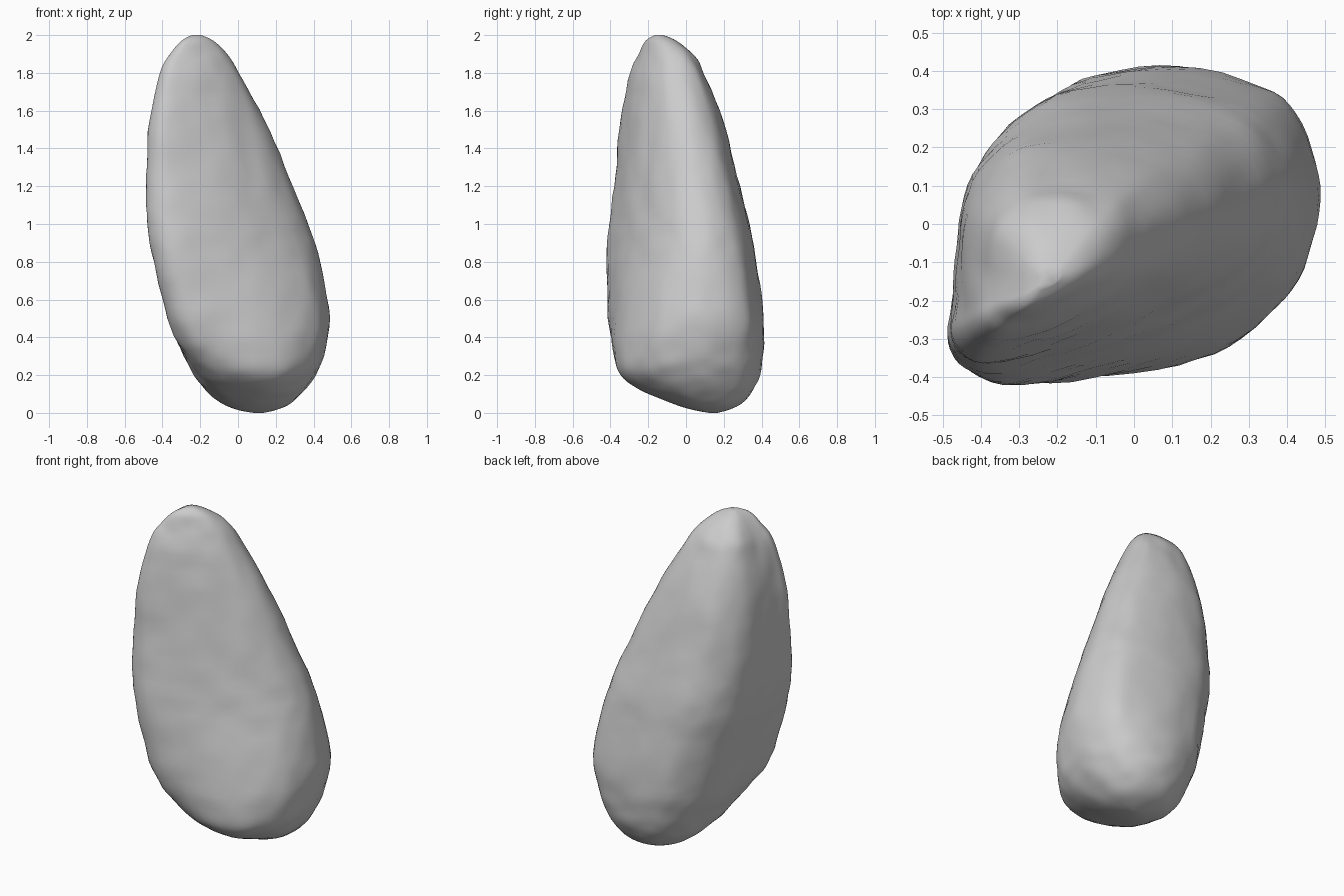
import bpy, bmesh, math
from mathutils import Vector, noise

if "Cube" in bpy.data.objects:
    bpy.data.objects.remove(bpy.data.objects["Cube"])

# Horizontal slices of the boulder: z, x min, x max, y min, y max
SLICES = [
    (0.0, .085, .135, .125, .165), (.015, 0, .20, .04, .22), (.05, -.085, .28, -.07, .295),
    (.12, -.17, .35, -.24, .355), (.20, -.23, .41, -.345, .39), (.30, -.285, .455, -.38, .405),
    (.50, -.37, .482, -.41, .412), (.80, -.445, .435, -.42, .37), (1.0, -.475, .37, -.405, .335),
    (1.25, -.485, .27, -.375, .27), (1.55, -.467, .14, -.345, .195), (1.80, -.41, .005, -.295, .095),
    (1.90, -.36, -.06, -.25, .035), (1.97, -.30, -.13, -.215, -.05), (2.0, -.245, -.195, -.165, -.12),
]
# Plan outline low down: fuller front
LOWER = [
    (-.49, -.31), (-.43, -.39), (-.30, -.42), (.0, -.375), (.20, -.31),
    (.36, -.215), (.44, -.12), (.485, .03), (.475, .16), (.42, .295), (.32, .365),
    (.06, .42), (-.17, .40), (-.29, .335), (-.39, .215), (-.445, .08), (-.465, -.10), (-.48, -.22),
]
# Plan outline higher up: flat slanted front, fuller back left
UPPER = [
    (-.49, -.32), (-.445, -.39), (-.33, -.42), (-.05, -.345), (.16, -.25),
    (.34, -.13), (.44, -.02), (.485, .09), (.475, .20), (.42, .30), (.32, .365),
    (.07, .42), (-.16, .41), (-.30, .345), (-.405, .225), (-.45, .08), (-.467, -.09), (-.48, -.23),
]


def smooth_path(pts, steps, closed):
    """Catmull-Rom interpolation of tuples of any length."""
    n = len(pts)
    get = (lambda i: pts[i % n]) if closed else (lambda i: pts[max(0, min(n - 1, i))])
    out = []
    for i in range(n if closed else n - 1):
        p0, p1, p2, p3 = (get(i + k) for k in (-1, 0, 1, 2))
        for s in range(steps):
            t = s / steps
            out.append(tuple(
                b + .5 * t * (c - a + t * (2 * a - 5 * b + 4 * c - d + t * (3 * (b - c) + d - a)))
                for a, b, c, d in zip(p0, p1, p2, p3)))
    if not closed:
        out.append(pts[-1])
    return out


def unit_outline(pts):
    return [Vector((x / .49, y / .42)) for x, y in smooth_path(pts, 4, True)]


def ramp(z, a, b):
    t = max(0, min(1, (z - a) / (b - a)))
    return t * t * (3 - 2 * t)


lower, upper = unit_outline(LOWER), unit_outline(UPPER)
base = [p.normalized() for p in lower]      # rounded underside
base = [p * (1 + .12 * max(0, p.x) * max(0, p.y)) for p in base]


def outline_at(z):
    """Blend the outlines at this height, refitted to the -1..1 box."""
    s, t = ramp(z, .05, .55), ramp(z, .4, .95)
    pts = [b.lerp(l, s).lerp(u, t) for b, l, u in zip(base, lower, upper)]
    fit = []
    for k in (0, 1):
        lo, hi = min(p[k] for p in pts), max(p[k] for p in pts)
        fit.append([(2 * p[k] - lo - hi) / (hi - lo) for p in pts])
    return list(zip(*fit))


# Loft the slices
bm = bmesh.new()
rings = []
for z, x0, x1, y0, y1 in smooth_path(SLICES, 5, False):
    rings.append([bm.verts.new(((x0 + x1) / 2 + u * (x1 - x0) / 2,
                                (y0 + y1) / 2 + v * (y1 - y0) / 2, z)) for u, v in outline_at(z)])
n = len(base)
for a, b in zip(rings, rings[1:]):
    for i in range(n):
        j = (i + 1) % n
        bm.faces.new((a[i], a[j], b[j], b[i]))
bm.faces.new(rings[0][::-1])
bm.faces.new(rings[-1])

# Soften the slice creases a little
for _ in range(3):
    bmesh.ops.smooth_vert(bm, verts=[v for r in rings[2:-2] for v in r], factor=.4,
                          use_axis_x=True, use_axis_y=True, use_axis_z=True)
bm.normal_update()

# Gentle weathered lumps
offsets = []
for v in bm.verts:
    amount = .002 + .005 * noise.noise(v.co * 5) + .006 * noise.noise(v.co * 11 + Vector((3, 7, 1)))
    offsets.append(v.normal * amount * min(1, v.co.z * 8, (2 - v.co.z) * 8))
for v, d in zip(bm.verts, offsets):
    v.co += d

mesh = bpy.data.meshes.new("boulder")
bm.to_mesh(mesh)
bm.free()
for p in mesh.polygons:
    p.use_smooth = True
boulder = bpy.data.objects.new("boulder", mesh)
bpy.context.collection.objects.link(boulder)
